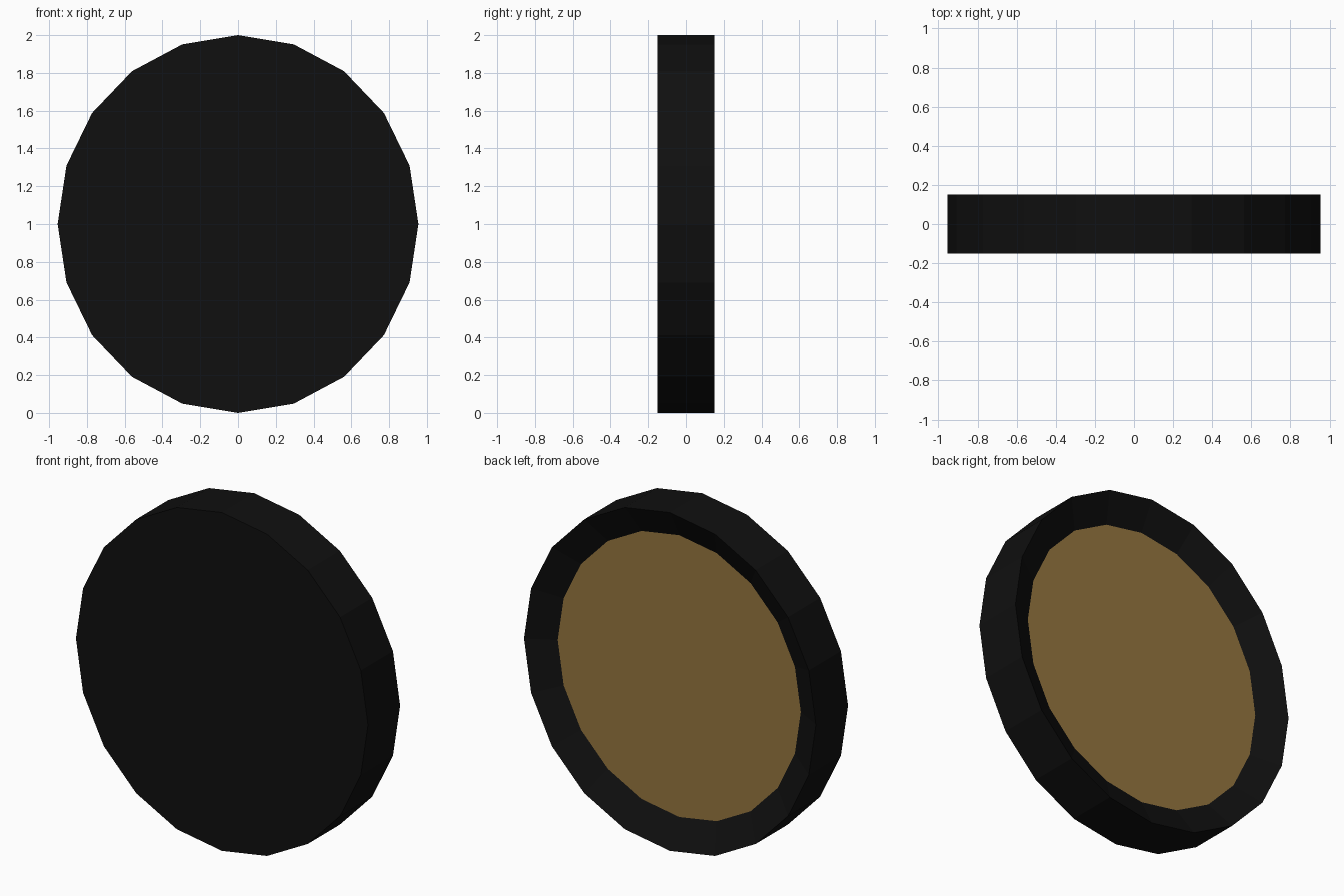
import bpy, bmesh
from math import sin, cos, tau

if "Cube" in bpy.data.objects:
    bpy.data.objects.remove(bpy.data.objects["Cube"])

SIDES, WIDTH = 20, 0.955   # slightly narrow 20-sided disc


def material(name, rgb):
    m = bpy.data.materials.new(name)
    m.diffuse_color = (*rgb, 1)
    m.use_nodes = True
    m.node_tree.nodes["Principled BSDF"].inputs["Base Color"].default_value = m.diffuse_color
    return m


black = material("black_casing", (0.005, 0.005, 0.005))
tan = material("tan_face", (0.30, 0.18, 0.05))


def ring(bm, r, y):
    return [bm.verts.new((WIDTH * r * sin(tau * i / SIDES), y,
                          1 + r * cos(tau * i / SIDES))) for i in range(SIDES)]


bm = bmesh.new()
# front edge, back edge, recessed dish edge
loops = [ring(bm, 1, -0.15), ring(bm, 1, 0.15), ring(bm, 0.833, 0.063)]
for a, b in zip(loops, loops[1:]):
    for i in range(SIDES):
        j = (i + 1) % SIDES
        bm.faces.new((a[i], a[j], b[j], b[i]))
# flat front and tan recessed back panel
bm.faces.new(loops[0])
panel = bm.faces.new(loops[-1])
panel.material_index = 1
bmesh.ops.recalc_face_normals(bm, faces=bm.faces)

mesh = bpy.data.meshes.new("round_disc")
bm.to_mesh(mesh)
bm.free()
mesh.materials.append(black)
mesh.materials.append(tan)
bpy.context.collection.objects.link(bpy.data.objects.new("round_disc", mesh))
